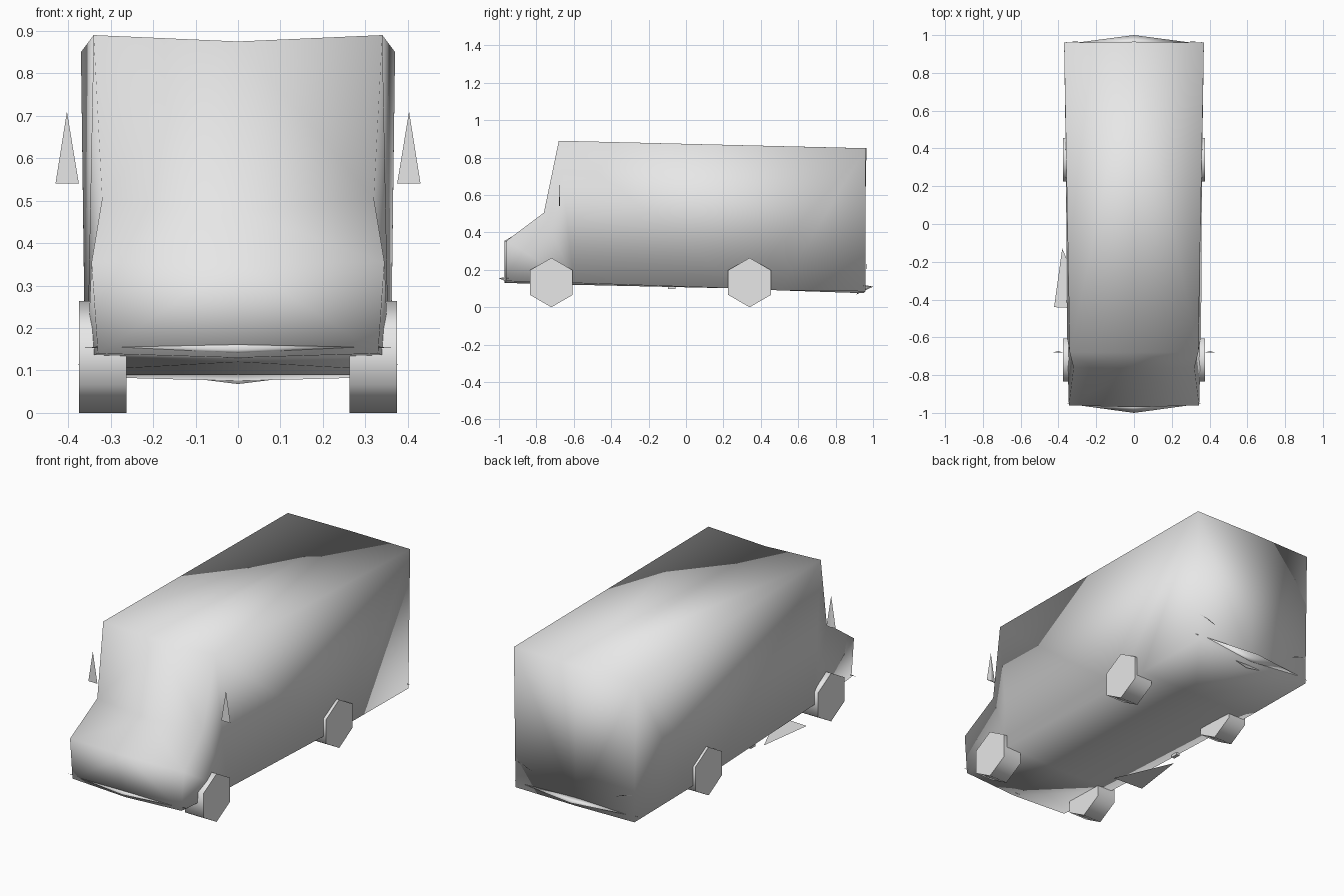
import bpy, bmesh, math
from mathutils import Matrix

cube = bpy.data.objects.get("Cube")
if cube:
    bpy.data.objects.remove(cube)

grey = bpy.data.materials.new("light_grey")
grey.use_nodes = True
grey.diffuse_color = (0.8, 0.8, 0.8, 1)
grey.node_tree.nodes["Principled BSDF"].inputs["Base Color"].default_value = (0.8, 0.8, 0.8, 1)


def finish(name, bm, smooth=True):
    bmesh.ops.recalc_face_normals(bm, faces=bm.faces)
    for face in bm.faces:
        face.smooth = smooth
    mesh = bpy.data.meshes.new(name)
    bm.to_mesh(mesh)
    bm.free()
    mesh.materials.append(grey)
    ob = bpy.data.objects.new(name, mesh)
    bpy.context.collection.objects.link(ob)
    return ob


def build(name, points, faces, sides=(1, -1), smooth=True):
    """Faces are strings of point letters; points with x = 0 are shared by both sides."""
    bm = bmesh.new()
    verts = {}
    for side in sides:
        for key, (x, y, z) in points.items():
            if (key, side) not in verts:
                v = bm.verts.new((x * side, y, z))
                verts[key, side] = v
                if x == 0:
                    verts[key, -side] = v
        for f in faces:
            bm.faces.new([verts[k, side] for k in f])
    return finish(name, bm, smooth)


# Van body: side outline in capitals, centre line in small letters
body = {
    "A": (.34, -.68, .89), "B": (.37, .96, .85), "C": (.36, .96, .085),
    "D": (.36, .50, .09), "E": (.36, .30, .10), "I": (.355, -.60, .13),
    "H": (.33, -.96, .14), "G": (.345, -.96, .355), "F": (.32, -.76, .505),
    "a": (0, -.68, .875), "b": (0, .965, .85), "c": (0, .95, .075),
    "d": (0, .50, .09), "e": (0, .30, .10), "i": (0, -.60, .12),
    "h": (0, -.97, .13), "g": (0, -.97, .355), "f": (0, -.765, .475),
}
ring = "ABCDEIHGF"
strip = []
for p, q in zip(ring, ring[1:] + ring[0]):
    strip += [p + q + q.lower(), p + q.lower() + p.lower()]
build("body", body, strip + ["ABE", "BDE", "BCD", "AEI", "AIF", "FIG", "GIH"])

# Bumpers
build("front_bumper",
      {"E": (.365, -.95, .155), "n": (0, -1, .155), "t": (0, -.95, .165), "u": (0, -.94, .128)},
      ["Ent", "Eun", "Etu"])
build("rear_bumper",
      {"E": (.38, .95, .115), "n": (0, 1, .11), "t": (0, .95, .12), "u": (0, .91, .068)},
      ["Ent", "Eun", "Etu"])

# Small parts on each side: mirrors and tail lamps
for label, side in (("left", 1), ("right", -1)):
    build(label + "_mirror",
          {"P": (.375, -.68, .54), "Q": (.43, -.68, .54), "T": (.403, -.68, .71),
           "R": (.403, -.673, .54)},
          ["PQT", "QRT", "RPT", "PRQ"], (side,), False)
    build(label + "_tail_lamp",
          {"P": (.36, .962, .235), "Q": (.25, .967, .2), "T": (.30, .967, .222)},
          ["PQT"], (side,), False)

# Side step and exhaust stub on the right
build("side_step", {"P": (.38, -.13, .095), "Q": (.423, -.44, .095), "R": (.24, -.45, .095)},
      ["PQR"], (-1,), False)
bm = bmesh.new()
bmesh.ops.create_cube(bm, size=1, matrix=Matrix.Translation((-.345, -.075, .108))
                      @ Matrix.Diagonal((.02, .04, .02, 1)))
finish("exhaust", bm, False)

# Six-sided wheels
turn = Matrix.Rotation(math.pi / 2, 4, "Y")
for end, y in (("front", -.72), ("rear", .34)):
    for label, side in (("left", 1), ("right", -1)):
        bm = bmesh.new()
        bmesh.ops.create_cone(bm, cap_ends=True, segments=6, radius1=.132, radius2=.132,
                              depth=.112, matrix=Matrix.Translation((side * .319, y, .132)) @ turn)
        # put a corner at the bottom
        low = min(v.co.z for v in bm.verts)
        if low > .01:
            bmesh.ops.rotate(bm, verts=bm.verts, cent=(0, y, .132),
                             matrix=Matrix.Rotation(math.pi / 6, 3, "X"))
        wheel = finish(f"{end}_{label}_wheel", bm)
        bpy.ops.object.select_all(action="DESELECT")
        wheel.select_set(True)
        bpy.context.view_layer.objects.active = wheel
        bpy.ops.object.shade_smooth_by_angle(angle=math.radians(75))
